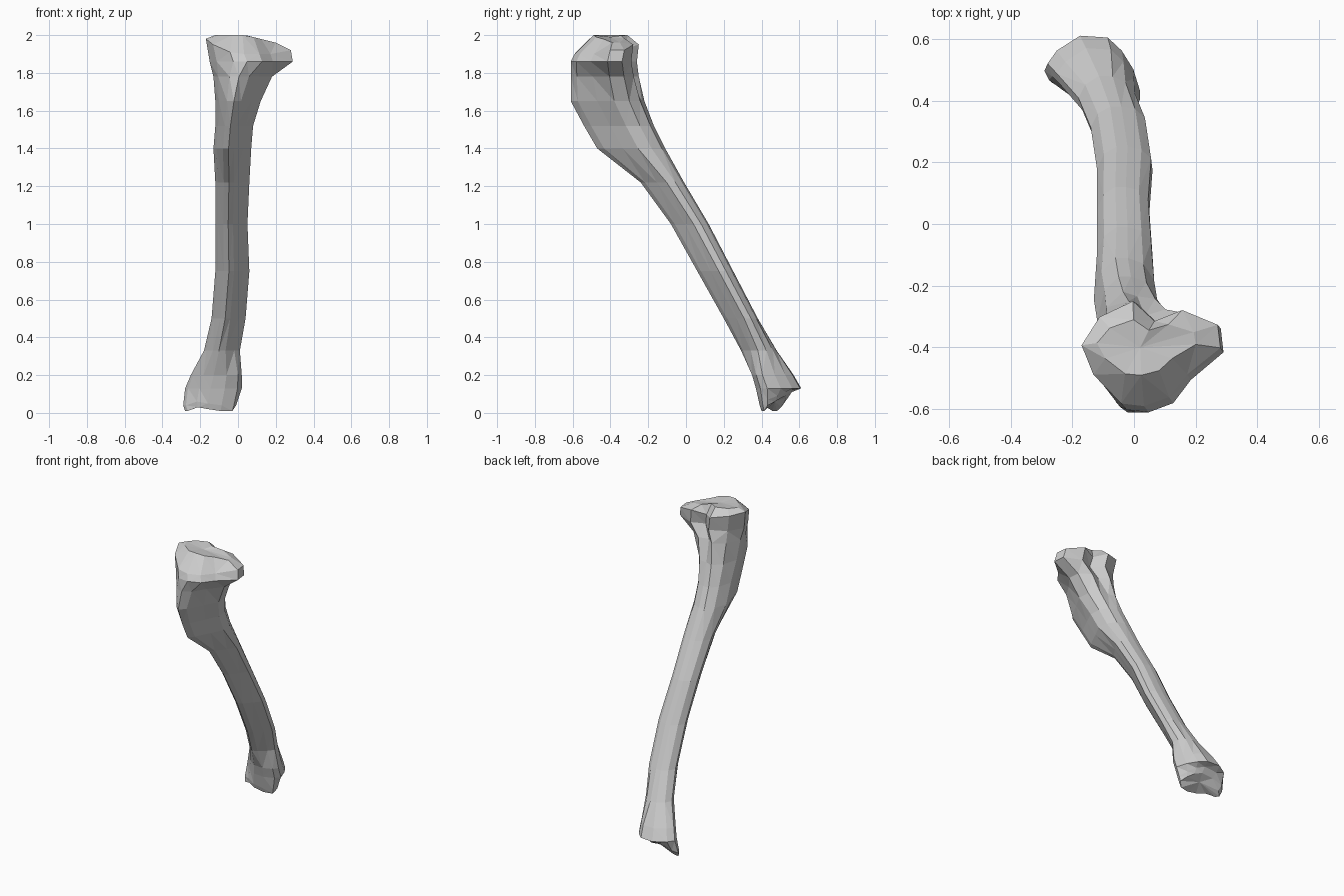
import bpy
import bmesh

# Remove the default cube
default_cube = bpy.data.objects.get("Cube")
if default_cube:
    bpy.data.objects.remove(default_cube, do_unlink=True)


def make_material(name, colour):
    material = bpy.data.materials.new(name)
    material.use_nodes = True
    material.diffuse_color = colour
    shader = next(node for node in material.node_tree.nodes if node.type == "BSDF_PRINCIPLED")
    shader.inputs["Base Color"].default_value = colour
    shader.inputs["Roughness"].default_value = 0.8
    return material


# Unit outlines, starting at the front and running round by the left side
HEAD = [(-.1, -1), (.26, -.83), (.52, -.4), (1, .11), (.96, .55), (.45, .83),
        (.05, .62), (-.26, 1), (-.74, .7), (-1, .16), (-.83, -.4), (-.43, -.95)]
SHAFT = [(-.2, -1), (.1, -.8), (.6, -.25), (1, .2), (.95, .6), (.6, .9),
         (.1, 1), (-.3, 1), (-.75, .75), (-1, .25), (-.85, -.2), (-.5, -.8)]
ANKLE = [(-.1, -.95), (.4, -1), (.85, -.8), (1, -.5), (.85, .1), (.6, .6),
         (.3, .95), (-.3, 1), (-.8, .6), (-1, .25), (-.9, -.1), (-.5, -.6)]

# Extents in hundredths: height, right, left, front, back
SECTIONS = [
    (5, -29, 0, 39, 56), (13, -28, 2, 37, 61), (20, -25, 2, 35, 57),
    (33, -18, 1, 29, 48), (50, -14, 4, 20, 38), (75, -12, 6, 6, 25),
    (100, -12, 5, -8, 12), (122, -12, 6, -24, -1), (140, -13, 7, -47, -11),
    (152, -12, 8, -54, -17), (165, -12, 12, -61, -22), (178, -13, 18, -61, -25),
    (186, -15, 29, -61, -26),
]

# Height of each point of the upper rim and of the lower rim
RIM_HEIGHTS = [190, 190, 190, 192, 192, 195, 193, 195, 197, 198, 195, 191]
FOOT_HEIGHTS = [2, 1, 1, 4, 6, 8, 9, 8, 3, 1, 1, 3]


def clamp(value):
    return max(0.0, min(1.0, value))


def blend(first, second, amount):
    return [(a + (c - a) * amount, b + (d - b) * amount)
            for (a, b), (c, d) in zip(first, second)]


def outline_at(height):
    """Pick the outline that suits a height along the bone."""
    outline = blend(SHAFT, HEAD, clamp((height - 160) / 26))
    return blend(outline, ANKLE, clamp((40 - height) / 20))


def add_ring(mesh, outline, bounds, heights):
    right, left, front, back = bounds
    ring = []
    for (u, v), height in zip(outline, heights):
        x = (right + left + u * (left - right)) / 2
        y = (front + back + v * (back - front)) / 2
        ring.append(mesh.verts.new((x / 100, y / 100, height / 100)))
    return ring


def bridge(mesh, lower, upper):
    count = len(lower)
    for i in range(count):
        j = (i + 1) % count
        mesh.faces.new((lower[i], lower[j], upper[j], upper[i]))


def cap(mesh, ring, centre):
    middle = mesh.verts.new(centre)
    for i, vertex in enumerate(ring):
        mesh.faces.new((vertex, ring[(i + 1) % len(ring)], middle))


bone_mesh = bmesh.new()

# Foot rim, shaft sections, and upper rim
rings = [add_ring(bone_mesh, ANKLE, (-28, -1, 40, 53), FOOT_HEIGHTS)]
for height, *bounds in SECTIONS:
    outline = outline_at(height)
    rings.append(add_ring(bone_mesh, outline, bounds, [height] * len(outline)))
# Let the lowest section follow the slope of the foot rim
for vertex, foot in zip(rings[1], FOOT_HEIGHTS):
    vertex.co.z = (foot + 3) / 100
rings.append(add_ring(bone_mesh, HEAD, (-17, 28, -59, -25), RIM_HEIGHTS))

# Domed top, higher over the right half
dome = [200 - max(0, u) * 4 for u, v in HEAD]
rings.append(add_ring(bone_mesh, HEAD, (-12, 20, -49, -31), dome))

for lower, upper in zip(rings, rings[1:]):
    bridge(bone_mesh, lower, upper)
cap(bone_mesh, rings[-1], (.02, -.4, 1.99))
cap(bone_mesh, rings[0], (-.13, .47, .06))

# Facet the surface with flat triangles
bmesh.ops.triangulate(bone_mesh, faces=bone_mesh.faces[:], quad_method="SHORT_EDGE")
bmesh.ops.recalc_face_normals(bone_mesh, faces=bone_mesh.faces[:])

mesh_data = bpy.data.meshes.new("shin_bone")
bone_mesh.to_mesh(mesh_data)
bone_mesh.free()
mesh_data.materials.append(make_material("bone grey", (.6, .6, .6, 1)))
shin_bone = bpy.data.objects.new("shin_bone", mesh_data)
bpy.context.collection.objects.link(shin_bone)
